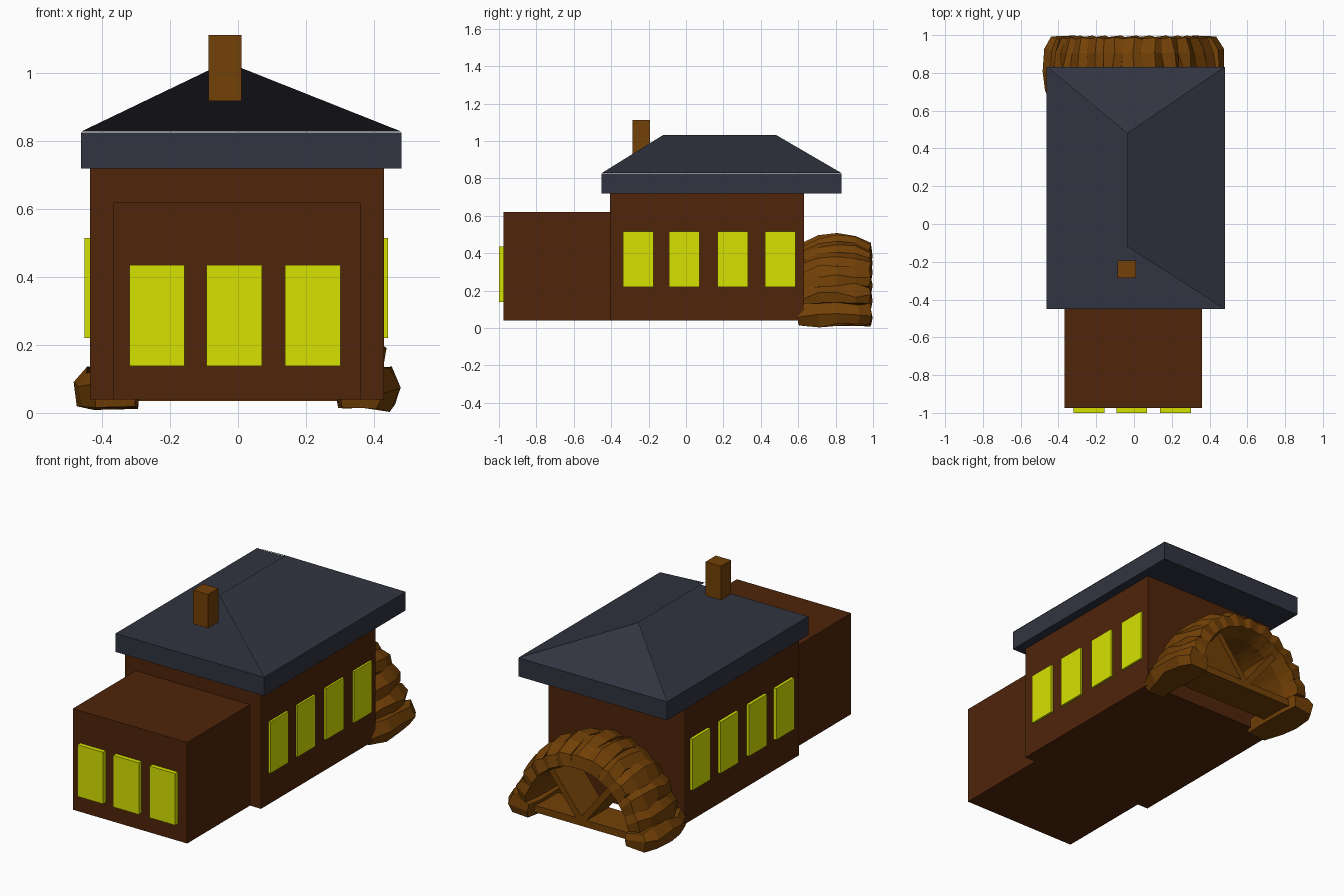
import bpy, bmesh, math, random
from mathutils import Vector, Matrix

if "Cube" in bpy.data.objects:
    bpy.data.objects.remove(bpy.data.objects["Cube"])

random.seed(4)


def material(name, rgb):
    m = bpy.data.materials.new(name)
    m.diffuse_color = (*rgb, 1)
    m.use_nodes = True
    m.node_tree.nodes["Principled BSDF"].inputs["Base Color"].default_value = m.diffuse_color
    return m


WALL = material("dark_wood", (0.078, 0.018, 0.003))
ROOF = material("slate", (0.031, 0.034, 0.052))
GLASS = material("lit_window", (0.68, 0.76, 0.0))
WOOD = material("wheel_wood", (0.17, 0.052, 0.002))


def mesh_object(name, verts, faces, mat, fix_normals=True):
    me = bpy.data.meshes.new(name)
    bm = bmesh.new()
    vs = [bm.verts.new(v) for v in verts]
    for f in faces:
        bm.faces.new([vs[i] for i in f])
    if fix_normals:
        bmesh.ops.recalc_face_normals(bm, faces=bm.faces)
    bm.to_mesh(me)
    bm.free()
    me.materials.append(mat)
    ob = bpy.data.objects.new(name, me)
    bpy.context.collection.objects.link(ob)
    return ob


BOX_FACES = [(0, 1, 3, 2), (4, 6, 7, 5), (0, 4, 5, 1), (2, 3, 7, 6), (0, 2, 6, 4), (1, 5, 7, 3)]


def box(name, x, y, z, mat):
    return mesh_object(name, [(a, b, c) for a in x for b in y for c in z], BOX_FACES, mat)


# Walls
box("main_house", (-0.435, 0.43), (-0.405, 0.632), (0.04, 0.72), WALL)
box("front_annex", (-0.367, 0.36), (-0.975, -0.39), (0.04, 0.62), WALL)

# Windows
for i, x in enumerate((-0.32, -0.093, 0.138)):
    box(f"front_window_{i}", (x, x + 0.163), (-1.0, -0.97), (0.138, 0.435), GLASS)
for i, y in enumerate((-0.337, -0.09, 0.168, 0.423)):
    box(f"right_window_{i}", (0.425, 0.442), (y, y + 0.163), (0.22, 0.515), GLASS)
    box(f"left_window_{i}", (-0.452, -0.43), (y, y + 0.163), (0.22, 0.515), GLASS)

# Flat roof deck, with slopes rising only on its right and back sides
x0, x1, y0, y1 = -0.462, 0.481, -0.451, 0.832
box("roof_deck", (x0, x1), (y0, y1), (0.72, 0.826), ROOF)
mesh_object("roof_slopes",
            [(x1, y0, 0.828), (x1, y1, 0.828), (x0, y1, 0.828),
             (-0.035, 0.48, 1.033), (-0.035, -0.12, 1.033)],
            [(0, 1, 3, 4), (1, 2, 3)], ROOF, fix_normals=False)

# Chimney
box("chimney", (-0.087, 0.01), (-0.285, -0.193), (0.918, 1.113), WOOD)

# Half water wheel: barrel-shaped segments around an arch, heavier at the feet
SECTION = [(-0.18, 0.36), (-0.188, 0.42), (-0.10, 0.462), (0.0, 0.477), (0.10, 0.465),
           (0.18, 0.43), (0.19, 0.355), (0.10, 0.33), (-0.10, 0.33)]
FOOT = [(-0.21, 0.30), (-0.215, 0.43), (-0.10, 0.475), (0.0, 0.485), (0.12, 0.475),
        (0.185, 0.44), (0.19, 0.31), (0.10, 0.29), (-0.10, 0.29)]
HUB = Vector((0, 0.808, 0.03))
COUNT = 13
step = math.radians(184 / COUNT)

for k in range(COUNT):
    foot = k in (0, COUNT - 1)
    section = FOOT if foot else SECTION
    n = len(section)
    start = math.radians(-2) + k * step
    verts = []
    for t, scale in ((0, 0.94), (0.45, 1.0), (1.05, 0.96)):
        for y, r in section:
            a = start + step * (t + random.uniform(-0.12, 0.12))
            r = 0.33 + (r - 0.33) * (1 - (1 - scale) * 3 + random.uniform(-0.06, 0.06))
            wide = 1.0 if foot else 0.955
            verts.append(HUB + Vector((wide * r * math.cos(a), y * scale, max(r * math.sin(a), -0.03))))
    faces = [tuple(range(n)), tuple(range(2 * n, 3 * n))]
    for j in (0, n):
        faces += [(j + i, j + (i + 1) % n, j + n + (i + 1) % n, j + n + i) for i in range(n)]
    mesh_object(f"wheel_segment_{k}", verts, faces, WOOD)

# Deep plank spokes: one across the bottom and two slanting up to the rim
box("wheel_cross_plank", (-0.38, 0.38), (0.75, 0.95), (0.035, 0.075), WOOD)
for i, deg in enumerate((52, 128)):
    spoke = box(f"wheel_spoke_{i}", (0.0, 0.35), (-0.10, 0.10), (-0.018, 0.018), WOOD)
    spoke.data.transform(Matrix.Translation((0, 0.85, 0.06))
                         @ Matrix.Rotation(-math.radians(deg), 4, 'Y'))
